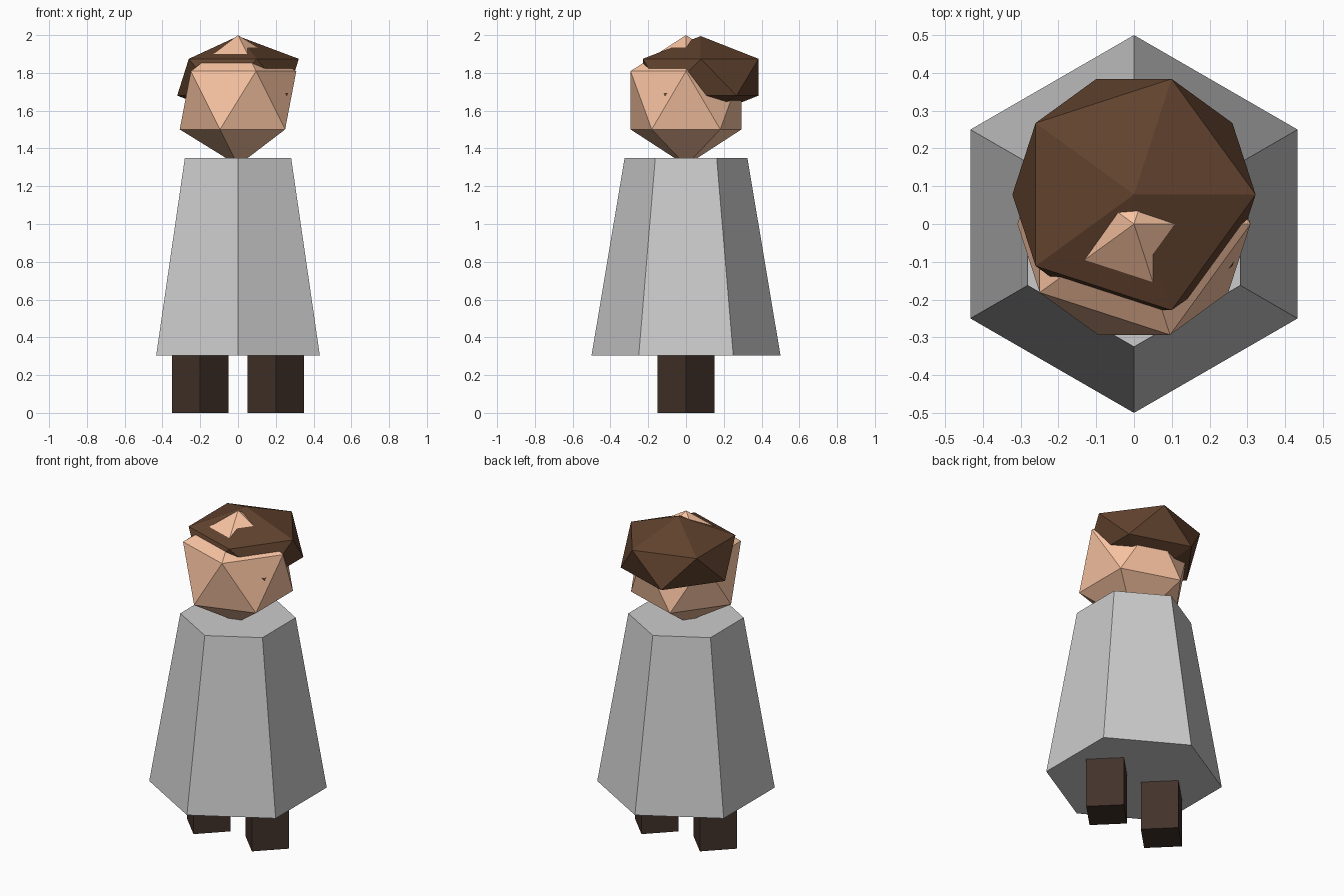
import bpy

if "Cube" in bpy.data.objects:
    bpy.data.objects.remove(bpy.data.objects["Cube"])


def material(name, rgb):
    mat = bpy.data.materials.new(name)
    mat.diffuse_color = (*rgb, 1.0)
    mat.use_nodes = True
    mat.node_tree.nodes["Principled BSDF"].inputs["Base Color"].default_value = mat.diffuse_color
    return mat


def finish(name, mat=None):
    obj = bpy.context.object
    obj.name = name
    if mat:
        obj.data.materials.append(mat)
    return obj


def tapered_prism(name, sides, r_bottom, r_top, x, z0, z1, mat=None):
    bpy.ops.mesh.primitive_cone_add(
        vertices=sides, radius1=r_bottom, radius2=r_top,
        depth=z1 - z0, location=(x, 0, (z0 + z1) / 2))
    return finish(name, mat)


def faceted_ball(name, radius, height_scale, location, mat):
    bpy.ops.mesh.primitive_ico_sphere_add(
        subdivisions=1, radius=radius, location=location,
        scale=(1, 1, height_scale))
    return finish(name, mat)


skin = material("skin", (0.95, 0.55, 0.36))
brown = material("hair_brown", (0.12, 0.055, 0.027))
dark = material("leg_dark", (0.055, 0.033, 0.023))

# Six-sided robe, closed at both ends
tapered_prism("robe", 6, 0.5, 0.325, 0, 0.305, 1.35)

# Four-sided legs, corners pointing along the axes
for side, x in (("left", 0.2), ("right", -0.2)):
    tapered_prism(side + "_leg", 4, 0.15, 0.15, x, 0, 0.305, dark)

# Icosahedron head, with a flattened one set back as the hair
faceted_ball("head", 0.345, 1, (0, 0, 1.655), skin)
faceted_ball("hair", 0.36, 0.605, (0, 0.078, 1.777), brown)
